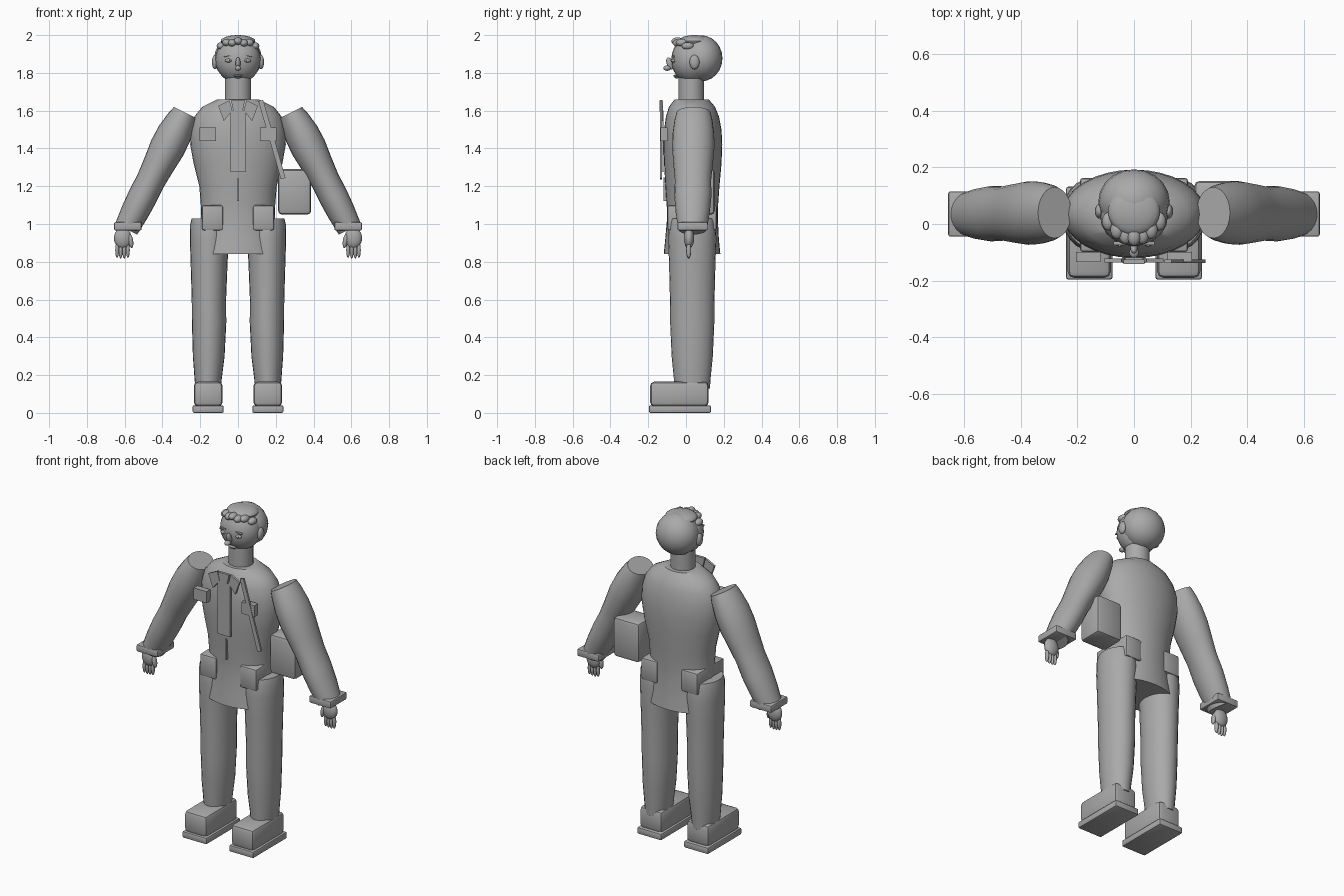
import bpy, bmesh, math
from mathutils import Vector, Matrix

old = bpy.data.objects.get("Cube")
if old:
    bpy.data.objects.remove(old)

grey = bpy.data.materials.new("plain_grey")
grey.use_nodes = True
grey.diffuse_color = (0.4, 0.4, 0.4, 1)
grey.node_tree.nodes["Principled BSDF"].inputs["Base Color"].default_value = (0.4, 0.4, 0.4, 1)
parts = []


def finish(name, bm):
    bmesh.ops.recalc_face_normals(bm, faces=bm.faces)
    mesh = bpy.data.meshes.new(name)
    bm.to_mesh(mesh)
    bm.free()
    mesh.materials.append(grey)
    obj = bpy.data.objects.new(name, mesh)
    bpy.context.collection.objects.link(obj)
    parts.append(obj)
    return obj


def box(name, center, size, bevel=0.0, tilt=0.0):
    """Box, optionally bevelled, tilted about the y axis."""
    bm = bmesh.new()
    bmesh.ops.create_cube(bm, size=1)
    bmesh.ops.scale(bm, vec=size, verts=bm.verts)
    if bevel:
        bmesh.ops.bevel(bm, geom=bm.edges[:], offset=bevel, segments=2, profile=0.5, affect='EDGES')
    bm.transform(Matrix.Translation(center) @ Matrix.Rotation(tilt, 4, 'Y'))
    return finish(name, bm)


def ball(name, center, radii, tilt=0.0, axis='Y'):
    bm = bmesh.new()
    bmesh.ops.create_uvsphere(bm, u_segments=20, v_segments=12, radius=1)
    bmesh.ops.scale(bm, vec=radii, verts=bm.verts)
    bm.transform(Matrix.Translation(center) @ Matrix.Rotation(tilt, 4, axis))
    return finish(name, bm)


def loft(name, rings, across=(1, 0, 0), sides=24):
    """Skin over elliptical rings given as (center, half width, half depth)."""
    bm = bmesh.new()
    across = Vector(across)
    loops = []
    for center, rx, ry in rings:
        loops.append([bm.verts.new(Vector(center) + across * (rx * math.cos(a)) + Vector((0, ry * math.sin(a), 0)))
                      for a in (math.tau * i / sides for i in range(sides))])
    for low, high in zip(loops, loops[1:]):
        for i in range(sides):
            j = (i + 1) % sides
            bm.faces.new((low[i], low[j], high[j], high[i]))
    bm.faces.new(loops[0])
    bm.faces.new(loops[-1])
    return finish(name, bm)


def plate(name, outline, y, depth):
    """Flat plate from an outline in x and z."""
    bm = bmesh.new()
    face = bm.faces.new([bm.verts.new((x, y, z)) for x, z in outline])
    out = bmesh.ops.extrude_face_region(bm, geom=[face])
    bmesh.ops.translate(bm, vec=(0, depth, 0), verts=[v for v in out["geom"] if isinstance(v, bmesh.types.BMVert)])
    return finish(name, bm)


# Jacket body: height, half width, half depth, depth centre
jacket = [(0.84, 0.225, 0.15, 0.032), (0.92, 0.21, 0.142, 0.032), (1.02, 0.195, 0.135, 0.034),
          (1.1, 0.197, 0.136, 0.034), (1.2, 0.205, 0.143, 0.034), (1.32, 0.235, 0.152, 0.036),
          (1.42, 0.253, 0.156, 0.036), (1.5, 0.25, 0.152, 0.036), (1.57, 0.23, 0.14, 0.034),
          (1.62, 0.19, 0.122, 0.032), (1.66, 0.11, 0.09, 0.03)]
loft("jacket", [((0, cy, z), rx, ry) for z, rx, ry, cy in jacket], sides=32)

# Neck, head and hair
loft("neck", [((0, 0.028, z), 0.07, 0.068) for z in (1.64, 1.8)])
ball("head", (0, 0.028, 1.87), (0.12, 0.106, 0.125))
ball("hair_back", (0, 0.08, 1.877), (0.126, 0.113, 0.122))
ball("hair_top", (0, 0.045, 1.968), (0.092, 0.085, 0.032))
for i in range(-3, 4):
    ball("fringe_curl", (i * 0.03, -0.045 + 0.006 * i * i, 1.968 - 0.002 * i * i - 0.008 * (i % 2)),
         (0.023, 0.032, 0.02))

# Face
ball("nose_bridge", (0, -0.085, 1.85), (0.013, 0.017, 0.034), 0.35, 'X')
ball("nose_tip", (0, -0.1, 1.825), (0.017, 0.02, 0.014))
ball("upper_lip", (0, -0.055, 1.785), (0.025, 0.012, 0.006))
ball("lower_lip", (0, -0.049, 1.776), (0.018, 0.012, 0.005))

for side, label in ((1, "left"), (-1, "right")):
    ball(label + "_ear", (side * 0.122, 0.045, 1.857), (0.016, 0.026, 0.038))
    ball(label + "_eye", (side * 0.05, -0.066, 1.865), (0.019, 0.012, 0.01))
    ball(label + "_pupil", (side * 0.05, -0.076, 1.865), (0.007, 0.005, 0.007))
    box(label + "_brow", (side * 0.052, -0.068, 1.888), (0.042, 0.014, 0.007), tilt=side * 0.12)

    # Leg
    leg = [(0.13, 0.158, 0.068, 0.094), (0.18, 0.158, 0.072, 0.097), (0.3, 0.155, 0.084, 0.109),
           (0.48, 0.153, 0.091, 0.117), (0.6, 0.154, 0.091, 0.118), (0.8, 0.153, 0.098, 0.123),
           (0.92, 0.151, 0.104, 0.128), (1.0, 0.151, 0.102, 0.124), (1.03, 0.151, 0.094, 0.116)]
    loft(label + "_leg", [((side * x, 0.033, z), rx, ry) for z, x, rx, ry in leg])

    # Shoe
    box(label + "_sole", (side * 0.158, -0.032, 0.02), (0.164, 0.328, 0.04), 0.008)
    box(label + "_shoe", (side * 0.158, -0.035, 0.1), (0.152, 0.31, 0.13), 0.022)

    # Arm: fraction along, half width, half depth
    top, end = Vector((side * 0.28, 0.04, 1.59)), Vector((side * 0.592, 0.035, 0.973))
    sleeve = [(0, 0.066, 0.09), (0.06, 0.078, 0.1), (0.18, 0.092, 0.11), (0.3, 0.094, 0.112), (0.45, 0.084, 0.104),
              (0.58, 0.077, 0.096), (0.72, 0.078, 0.098), (0.86, 0.074, 0.09), (1, 0.065, 0.076)]
    loft(label + "_sleeve", [(top.lerp(end, t), rx, ry) for t, rx, ry in sleeve], (0.893, 0, side * 0.449))
    box(label + "_cuff", (side * 0.583, 0.035, 0.988), (0.146, 0.16, 0.044), 0.008)

    # Hand
    ball(label + "_palm", (side * 0.61, 0.016, 0.925), (0.047, 0.027, 0.055))
    ball(label + "_thumb", (side * 0.568, 0.008, 0.91), (0.013, 0.016, 0.038), side * 0.15)
    for i in range(4):
        ball(label + "_finger", (side * (0.583 + 0.019 * i), 0.014, 0.861 - 0.004 * (i in (1, 2))),
             (0.01, 0.013, 0.04))

    # Hip pouch, chest pocket and collar flap
    box(label + "_hip_pouch", (side * 0.135, 0.032, 1.033), (0.112, 0.262, 0.134), 0.012)
    box(label + "_chest_pocket", (side * 0.161, -0.117, 1.475), (0.087, 0.036, 0.07))
    plate(label + "_collar_flap", [(side * x, z) for x, z in
          ((0.045, 1.655), (0.105, 1.625), (0.075, 1.545), (0.03, 1.6))], -0.136, 0.014)

# Shirt front, knot and lower closure
box("front_panel", (0, -0.128, 1.438), (0.082, 0.018, 0.325))
plate("collar_knot", [(-0.037, 1.655), (0.037, 1.655), (0.024, 1.595), (-0.024, 1.595)], -0.141, 0.016)
box("lower_closure", (0, -0.11, 1.183), (0.01, 0.018, 0.125))

# Shoulder bag and strap
box("shoulder_bag", (0.3, 0.075, 1.17), (0.175, 0.155, 0.24), 0.02)
box("bag_strap", (0.18, -0.132, 1.447), (0.026, 0.012, 0.43), tilt=-0.28)

# Smooth shading with crisp edges
bpy.ops.object.select_all(action='DESELECT')
for obj in parts:
    obj.select_set(True)
bpy.context.view_layer.objects.active = parts[0]
bpy.ops.object.shade_smooth_by_angle(angle=math.radians(35))
